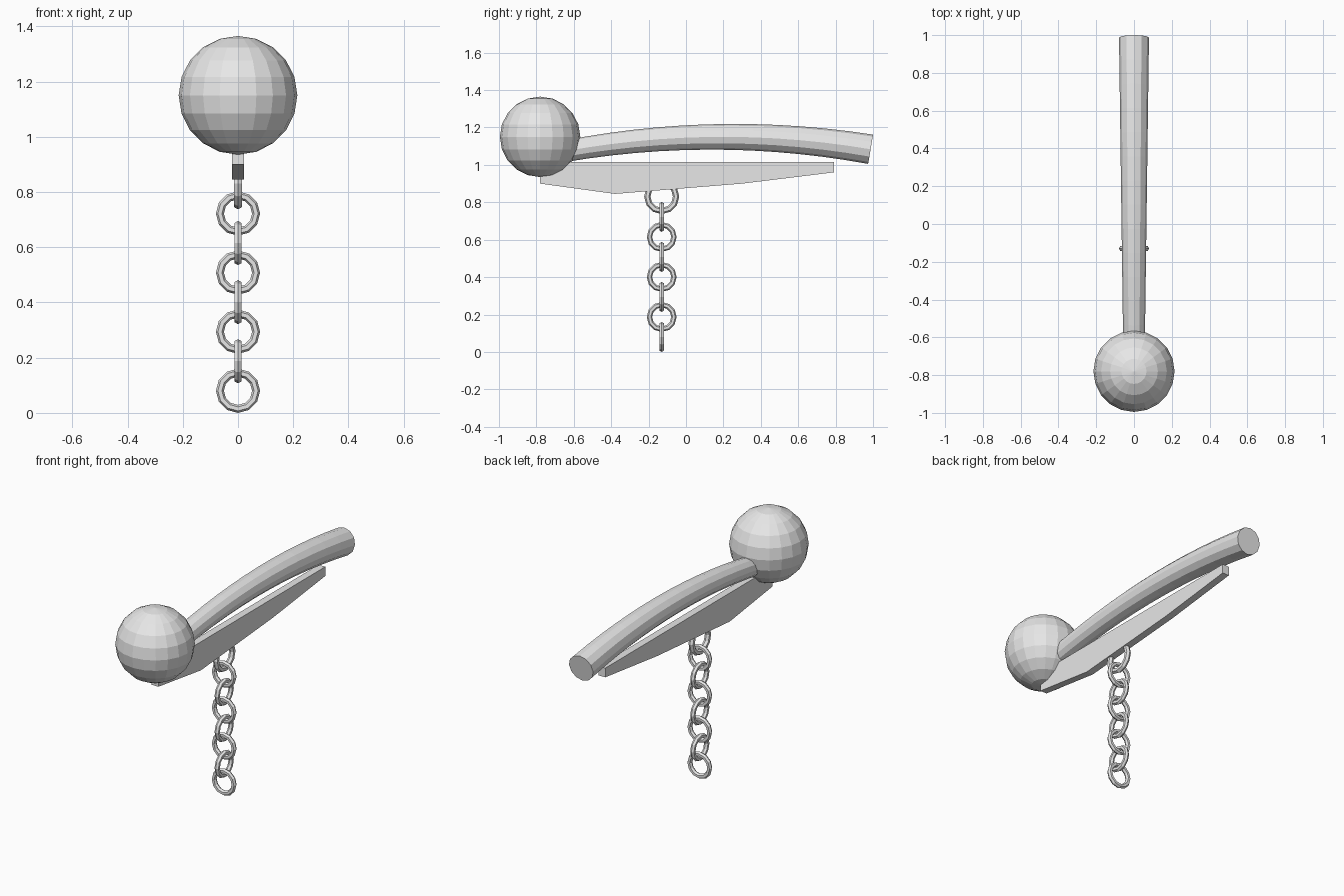
import bpy
import bmesh
from math import sin, cos, pi
from mathutils import Vector

cube = bpy.data.objects.get("Cube")
if cube:
    bpy.data.objects.remove(cube, do_unlink=True)

GREY = (0.8, 0.8, 0.8, 1)
grey = bpy.data.materials.new("plain grey")
grey.use_nodes = True
grey.diffuse_color = GREY
grey.node_tree.nodes["Principled BSDF"].inputs["Base Color"].default_value = GREY


def finish(bm, name):
    """Turn a bmesh into a flat-shaded grey object."""
    bmesh.ops.recalc_face_normals(bm, faces=bm.faces)
    mesh = bpy.data.meshes.new(name)
    bm.to_mesh(mesh)
    bm.free()
    mesh.materials.append(grey)
    obj = bpy.data.objects.new(name, mesh)
    bpy.context.collection.objects.link(obj)
    return obj


def bridge(bm, a, b):
    """Join two vertex loops of equal length with quads."""
    for i in range(len(a)):
        j = (i + 1) % len(a)
        bm.faces.new((a[i], a[j], b[j], b[i]))


# Ball at the front end
bm = bmesh.new()
bmesh.ops.create_uvsphere(bm, u_segments=20, v_segments=10, radius=0.215)
finish(bm, "ball").location = (0, -0.78, 1.15)


# Bowed handle, widening towards the back
def handle_loop(bm, y, sides=12):
    centre = Vector((0, y, 1.15 - 0.107 * (y - 0.2) ** 2))
    tangent = Vector((0, 1, -0.214 * (y - 0.2))).normalized()
    side = Vector((1, 0, 0))
    up = side.cross(tangent)
    radius = 0.066 + 0.0135 * y
    return [bm.verts.new(centre + radius * (side * cos(a) + up * sin(a)))
            for a in (2 * pi * i / sides for i in range(sides))]


bm = bmesh.new()
steps = 14
loops = [handle_loop(bm, -0.78 + 1.767 * i / steps) for i in range(steps + 1)]
for a, b in zip(loops, loops[1:]):
    bridge(bm, a, b)
bm.faces.new(loops[0])
bm.faces.new(loops[-1])
finish(bm, "handle")

# Flat keel plate under the handle
profile = [(-0.78, 0.9), (-0.38, 0.845), (0.3, 0.9),
           (0.79, 0.96), (0.79, 1.015), (-0.78, 1.015)]
bm = bmesh.new()
left, right = ([bm.verts.new((x, y, z)) for y, z in profile]
               for x in (0.022, -0.022))
bm.faces.new(left)
bm.faces.new(right)
bridge(bm, left, right)
finish(bm, "keel_plate")


# Chain of alternating round links
def link(name, z, major, minor, sideways, segments=12, sides=6):
    bm = bmesh.new()
    rings = []
    for i in range(segments):
        a = 2 * pi * i / segments
        ring = []
        for k in range(sides):
            t = 2 * pi * k / sides
            r = major + minor * cos(t)
            across, depth = r * cos(a), minor * sin(t)
            x, y = (depth, across) if sideways else (across, depth)
            ring.append(bm.verts.new((x, y, r * sin(a))))
        rings.append(ring)
    for i in range(segments):
        bridge(bm, rings[i], rings[(i + 1) % segments])
    finish(bm, name).location = (0, -0.13, z)


for n in range(7):
    link(f"chain_link_{n + 1}", 0.08 + 0.107 * n, 0.0655, 0.0145, n % 2 == 1)
link("top_chain_link", 0.831, 0.077, 0.017, True)
